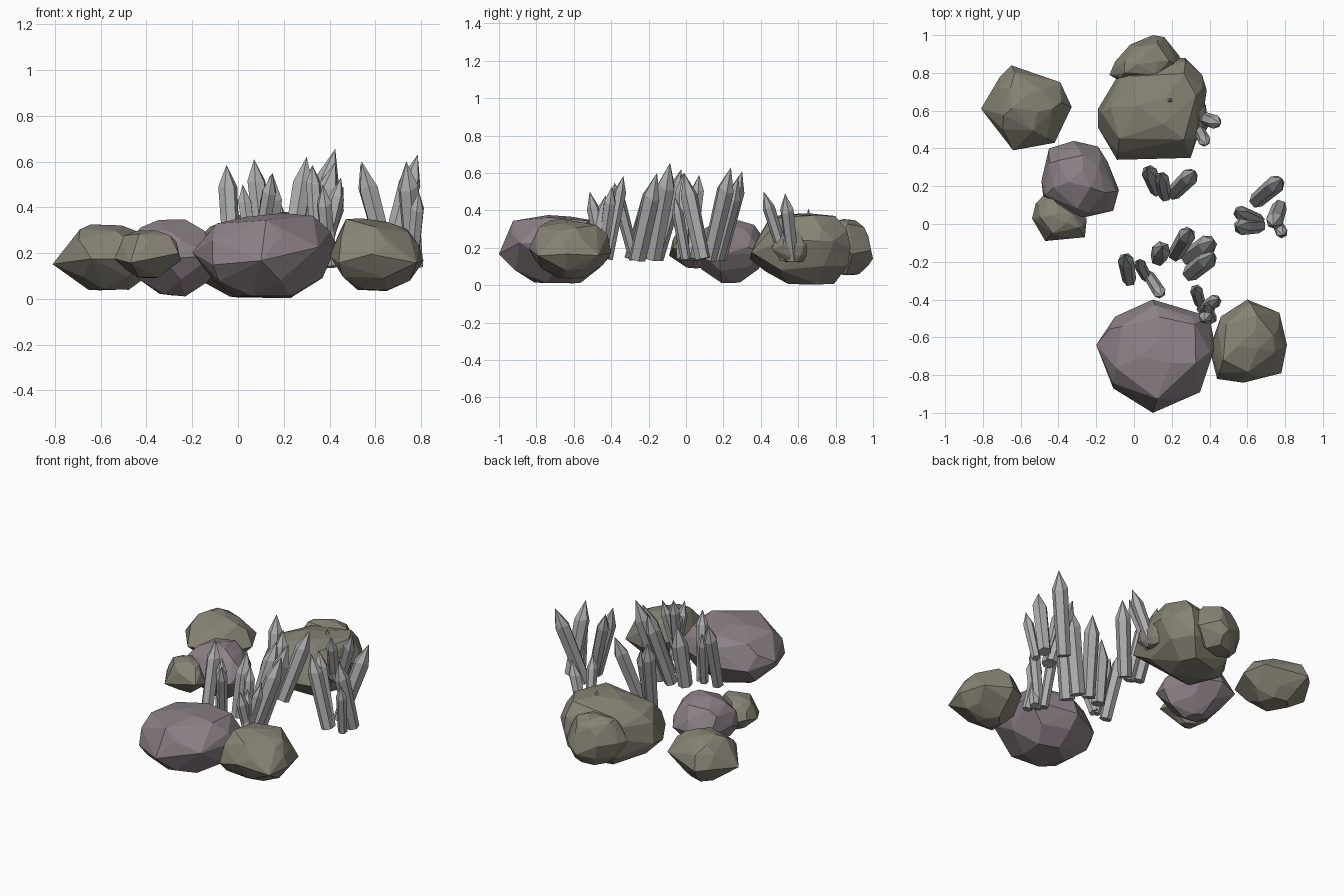
import bpy, bmesh, math, random
from mathutils import Vector

if "Cube" in bpy.data.objects:
    bpy.data.objects.remove(bpy.data.objects["Cube"])


def material(name, rgb):
    m = bpy.data.materials.new(name)
    m.diffuse_color = (*rgb, 1)
    m.use_nodes = True
    m.node_tree.nodes["Principled BSDF"].inputs["Base Color"].default_value = m.diffuse_color
    return m


PURPLE = material("mauve stone", (0.265, 0.218, 0.24))
OLIVE = material("olive stone", (0.24, 0.225, 0.175))
GREY = material("grey crystal", (0.42, 0.42, 0.425))


def finish(name, bm, mat):
    bmesh.ops.recalc_face_normals(bm, faces=bm.faces)
    mesh = bpy.data.meshes.new(name)
    bm.to_mesh(mesh)
    bm.free()
    mesh.materials.append(mat)
    ob = bpy.data.objects.new(name, mesh)
    bpy.context.collection.objects.link(ob)
    return ob


def rock(name, mat, outline, z0, zm, z1, seed, shoulder=0.92, top=0.72, foot=0.85, low=0.45,
         drop=0.10, tilt=(0, 0), shift=(0, 0)):
    """Faceted boulder: hull of a waist outline and shrunken rings above and below."""
    rnd = random.Random(seed)
    n = len(outline)
    cx = (min(p[0] for p in outline) + max(p[0] for p in outline)) / 2
    cy = (min(p[1] for p in outline) + max(p[1] for p in outline)) / 2
    h = z1 - z0
    bm = bmesh.new()

    def ring(scale, z, jitter, step, start=0.0, lean=1.0, move=0.0):
        i = start
        while i < n + start - 0.01:
            a, b = outline[int(i) % n], outline[(int(i) + 1) % n]
            f = i - int(i)
            dx, dy = a[0] + (b[0] - a[0]) * f - cx, a[1] + (b[1] - a[1]) * f - cy
            s = scale * rnd.uniform(0.96, 1.04) if scale < 1 else 1
            dz = lean * (tilt[0] * dx + tilt[1] * dy) * s
            bm.verts.new((cx + dx * s + move * shift[0], cy + dy * s + move * shift[1],
                          z + dz + rnd.uniform(-jitter, jitter)))
            i += step

    ring(1.0, zm, h * 0.10, 1)
    ring(shoulder, z0 + h * 0.73, h * 0.05, n / 6, 0.1)
    ring(top, z1 - h * drop, h * 0.04, n / 6, 0.4)
    ring(0.3, z1 - h * 0.01, h * 0.01, n / 3, 0.7)
    ring(foot, z0 + h * 0.22, h * 0.04, n / 6, 0.1, 0.5, 0.5)
    ring(low, z0 + h * 0.02, h * 0.02, n / 5, 0.1, 0, 1)
    bmesh.ops.convex_hull(bm, input=bm.verts)
    loose = [v for v in bm.verts if not v.link_faces]
    bmesh.ops.delete(bm, geom=loose, context='VERTS')
    bmesh.ops.dissolve_limit(bm, angle_limit=math.radians(5), verts=bm.verts, edges=bm.edges)
    return finish(name, bm, mat)


def crystal(name, base, tip, r):
    """Six-sided prism with a pointed end, running from base to tip."""
    base, tip = Vector(base), Vector(tip)
    axis = tip - base
    length = axis.length
    rot = axis.to_track_quat('Z', 'Y')
    bm = bmesh.new()
    rings = []
    for z, s in ((0, 0.88), (length - r * 2.6, 1.0)):
        rings.append([bm.verts.new(base + rot @ Vector((
            r * s * math.cos(k * math.pi / 3), r * s * math.sin(k * math.pi / 3),
            z + (0.25 * r * math.cos(k * 2.1) if z else 0)))) for k in range(6)])
    apex = bm.verts.new(tip)
    bm.faces.new(rings[0][::-1])
    for k in range(6):
        j = (k + 1) % 6
        bm.faces.new((rings[0][k], rings[0][j], rings[1][j], rings[1][k]))
        bm.faces.new((rings[1][k], rings[1][j], apex))
    return finish(name, bm, GREY)


# Boulders
rock("front_boulder", PURPLE,
     [(.10, -.40), (.20, -.46), (.40, -.49), (.43, -.65), (.35, -.89), (.10, -1.0),
      (-.11, -.87), (-.20, -.64), (-.10, -.49)], 0, .20, .37, 3,
     .94, .78, .84, .45, .09, (.07, 0))
rock("front_right_boulder", OLIVE,
     [(.60, -.40), (.77, -.47), (.79, -.59), (.81, -.64), (.78, -.79), (.58, -.84),
      (.44, -.82), (.40, -.66), (.46, -.49)], .03, .165, .345, 5,
     .93, .75, .80, .35, .08, (-.13, 0), (-.02, 0))
rock("middle_boulder", PURPLE,
     [(-.32, .44), (-.19, .41), (-.14, .33), (-.08, .18), (-.11, .07), (-.33, .02),
      (-.48, .14), (-.49, .23), (-.45, .40)], .01, .19, .35, 7,
     .91, .70, .76, .30, .12, (0, .03))
rock("small_boulder", OLIVE,
     [(-.46, .17), (-.35, .09), (-.25, .03), (-.26, -.07), (-.47, -.09), (-.54, .03),
      (-.52, .11)], .09, .18, .30, 9, .90, .70, .74, .35, .09, (.03, 0))
rock("back_left_boulder", OLIVE,
     [(-.65, .84), (-.56, .81), (-.39, .75), (-.33, .62), (-.42, .43), (-.64, .39),
      (-.81, .61), (-.71, .78)], .035, .17, .325, 11, .84, .62, .72, .42, .10)
rock("back_boulder", OLIVE,
     [(.27, .88), (.36, .79), (.385, .71), (.36, .53), (.30, .35), (-.09, .34),
      (-.19, .51), (-.19, .61), (-.10, .76), (-.02, .86)], 0, .19, .38, 13,
     .96, .78, .86, .48, .11, (.10, .04), (0, .06))
rock("back_knob", OLIVE,
     [(-.02, .95), (.10, 1.0), (.16, .99), (.24, .89), (.26, .82), (.13, .74),
      (-.08, .76), (-.13, .79), (-.10, .86)], .05, .19, .355, 15,
     .85, .68, .82, .5, .10, (0, -.15))
rock("side_chip", OLIVE,
     [(.31, .70), (.38, .63), (.395, .52), (.36, .46), (.30, .48), (.28, .62)],
     .12, .20, .30, 17, .88, .65)

# Crystals: base point, tip point, radius
Z = 0.14
CLUSTERS = {
    "left_crystal": [
        ((-.025, -.295, Z), (-.05, -.16, .585), .042),
        ((.065, -.28, Z), (.02, -.195, .50), .032),
        ((.08, -.275, Z), (.15, -.385, .55), .034)],
    "centre_crystal": [
        ((.13, -.18, Z), (.15, -.12, .55), .050),
        ((.22, -.16, Z), (.30, -.025, .62), .046),
        ((.29, -.175, Z), (.425, -.085, .655), .052),
        ((.30, -.26, Z), (.425, -.155, .60), .052)],
    "front_crystal": [
        ((.35, -.42, Z), (.325, -.335, .585), .033),
        ((.36, -.45, Z), (.45, -.395, .53), .035),
        ((.41, -.50, Z), (.37, -.43, .48), .034),
        ((.40, -.44, Z), (.37, -.515, .50), .035)],
    "rear_crystal": [
        ((.12, .18, Z), (.07, .30, .61), .042),
        ((.165, .15, Z), (.14, .27, .54), .038),
        ((.21, .165, Z), (.325, .28, .58), .046)],
    "right_crystal": [
        ((.65, .125, Z), (.785, .24, .63), .048),
        ((.66, .02, Z), (.535, .07, .59), .038),
        ((.66, -.01, Z), (.54, -.015, .60), .045),
        ((.77, .09, Z), (.735, -.01, .60), .046),
        ((.76, .00, Z), (.79, -.06, .47), .032)],
    "boulder_crystal": [
        ((.34, .57, Z), (.46, .53, .49), .037),
        ((.33, .53, Z), (.385, .415, .50), .033),
        ((.19, .655, .25), (.19, .655, .41), .016)],
}
for name, items in CLUSTERS.items():
    for i, (base, tip, r) in enumerate(items, 1):
        crystal(f"{name}_{i}", base, tip, r)
